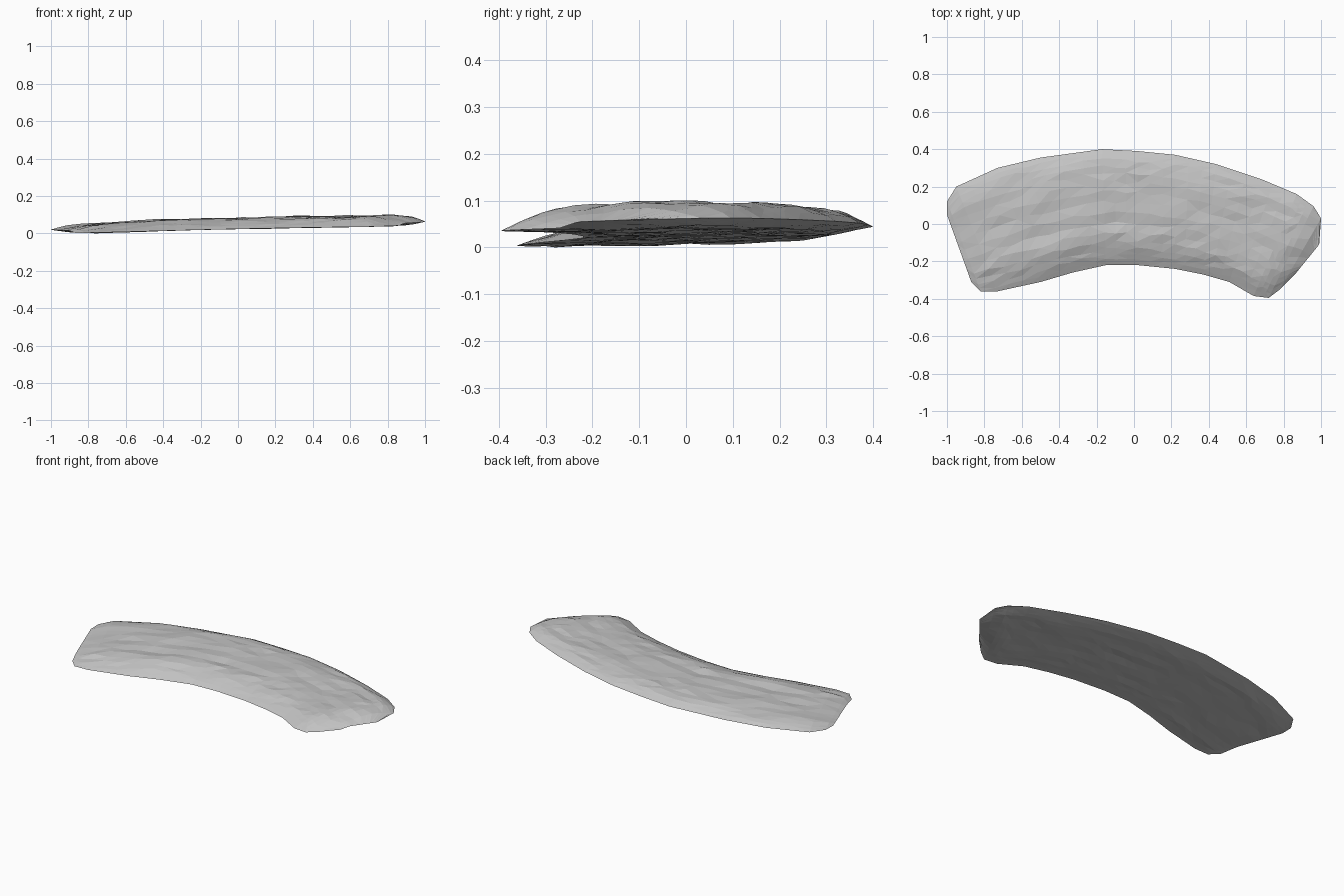
import bpy, bmesh, random
from math import sin, tau
from mathutils import Vector, noise
from mathutils.geometry import intersect_point_line

random.seed(4)
old = bpy.data.objects.get("Cube")
if old:
    bpy.data.objects.remove(old, do_unlink=True)

stone = bpy.data.materials.new("stone grey")
stone.use_nodes = True
grey = (0.55, 0.55, 0.55, 1)
stone.diffuse_color = grey
stone.node_tree.nodes["Principled BSDF"].inputs["Base Color"].default_value = grey

# Outline: stations from one end to the other (front x, front y, back x, back y)
STATIONS = [
    (-.87, -.31, -1, .05), (-.82, -.36, -1, .12), (-.73, -.36, -.95, .2),
    (-.5, -.31, -.73, .3), (-.33, -.26, -.5, .355), (-.15, -.22, -.17, .4),
    (.02, -.22, .02, .39), (.22, -.24, .22, .37), (.37, -.27, .44, .32),
    (.51, -.31, .68, .24), (.64, -.385, .87, .16), (.72, -.395, .96, .095),
    (.78, -.35, 1, .03), (.86, -.27, .99, -.11),
]
ACROSS = 15
STEPS = 3
ROUNDING = .2  # width of the sloping border on top
BEVEL = .08    # width of the sloping border underneath


def mix(a, b, t):
    return a + (b - a) * t


# Edge lines, subdivided along the length
lines = []
for i, (a, b) in enumerate(zip(STATIONS, STATIONS[1:])):
    steps = 1 if i < 2 or i > 10 else STEPS
    lines += [[mix(p, q, k / steps) for p, q in zip(a, b)] for k in range(steps)]
lines.append(list(STATIONS[-1]))
last = len(lines) - 1

outline = [Vector((s[0], s[1], 0)) for s in STATIONS]
outline += [Vector((s[2], s[3], 0)) for s in reversed(STATIONS)]


def edge_distance(x, y):
    p = Vector((x, y, 0))
    best = ROUNDING
    for a, b in zip(outline, outline[1:] + outline[:1]):
        t = intersect_point_line(p, a, b)[1]
        best = min(best, (p - a.lerp(b, max(0, min(1, t)))).length)
    return best


def surface_point(i, j, side):
    fx, fy, bx, by = lines[i]
    t = j / ACROSS
    edge = i in (0, last) or j in (0, ACROSS)
    # Columns gather towards the front and back edges
    v = t - .06 * sin(tau * t)
    if not edge:
        v += random.uniform(-.2, .2) / ACROSS
    x, y = mix(fx, bx, v), mix(fy, by, v)
    base = .025 + .022 * x + .02 * y
    # The rim sits low along the front and higher around the ends and back
    lift = mix(.003, .015, max(0, min(1, 4 * v)))
    if edge:
        return x, y, base + lift
    distance = edge_distance(x, y)
    # The front slopes gently, the back is blunter
    plump = 1 - (1 - distance / ROUNDING) ** mix(1.6, 4, v)
    # Long streaky ridges running along the strip
    ridge = noise.noise(Vector((i * .2, v * 10, side * 7)))
    fine = noise.noise(Vector((i * .4, v * 21, side * 3)))
    rough = plump * (.01 * ridge + .008 * fine)
    if side < 0:
        return x, y, base + lift * (1 - min(1, distance / BEVEL)) + .45 * rough
    thick = mix(.036, .054, min(1, (x + .9) * 2))
    return x, y, base + mix(lift, thick, plump) + rough


# Closed slab made from an upper and a lower sheet
bm = bmesh.new()
for side in (1, -1):
    grid = [[bm.verts.new(surface_point(i, j, side)) for j in range(ACROSS + 1)]
            for i in range(last + 1)]
    for r0, r1 in zip(grid, grid[1:]):
        for j in range(ACROSS):
            quad = [r0[j], r1[j], r1[j + 1], r0[j + 1]]
            bm.faces.new(quad if side > 0 else quad[::-1])
bmesh.ops.remove_doubles(bm, verts=bm.verts, dist=.0003)
bmesh.ops.triangulate(bm, faces=bm.faces, quad_method='SHORT_EDGE')
bmesh.ops.recalc_face_normals(bm, faces=bm.faces)
floor = min(v.co.z for v in bm.verts)
bmesh.ops.translate(bm, verts=bm.verts, vec=(0, 0, -floor))

mesh = bpy.data.meshes.new("curved_stone_slab")
bm.to_mesh(mesh)
bm.free()
mesh.materials.append(stone)
slab = bpy.data.objects.new("curved_stone_slab", mesh)
bpy.context.collection.objects.link(slab)
